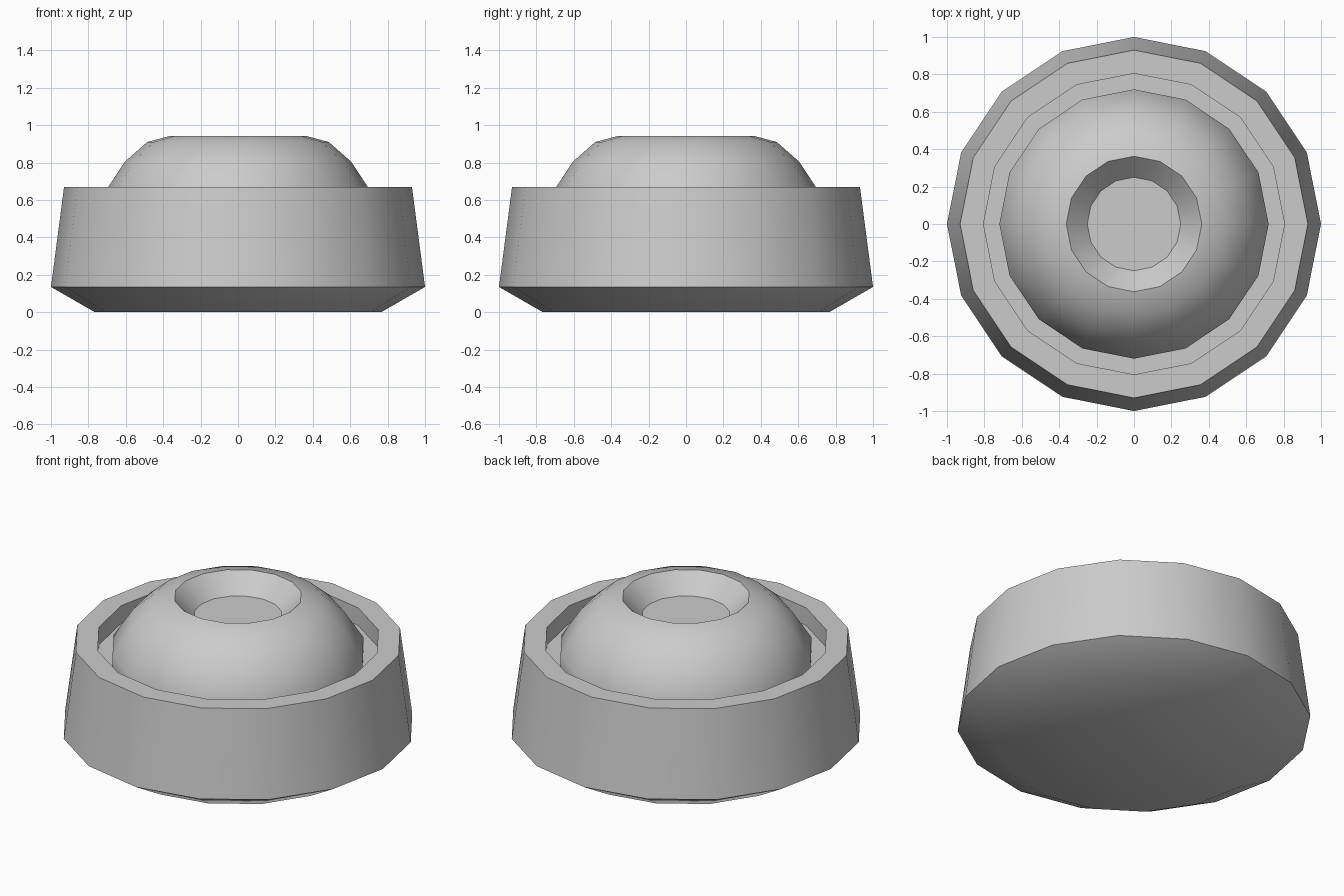
import bpy, bmesh, math

if "Cube" in bpy.data.objects:
    bpy.data.objects.remove(bpy.data.objects["Cube"])

SIDES = 16

def lathe(name, profile):
    """Revolve (radius, z) points around z and cap both ends."""
    bm = bmesh.new()
    rings = []
    for r, z in profile:
        rings.append([bm.verts.new((r * math.cos(2 * math.pi * i / SIDES),
                                    r * math.sin(2 * math.pi * i / SIDES), z))
                      for i in range(SIDES)])
    for a, b in zip(rings, rings[1:]):
        for i in range(SIDES):
            j = (i + 1) % SIDES
            bm.faces.new((a[i], a[j], b[j], b[i]))
    bm.faces.new(rings[0][::-1])
    bm.faces.new(rings[-1])
    bmesh.ops.recalc_face_normals(bm, faces=bm.faces)
    mesh = bpy.data.meshes.new(name)
    bm.to_mesh(mesh)
    bm.free()
    obj = bpy.data.objects.new(name, mesh)
    bpy.context.collection.objects.link(obj)
    bpy.ops.object.select_all(action='DESELECT')
    obj.select_set(True)
    bpy.context.view_layer.objects.active = obj
    bpy.ops.object.shade_smooth_by_angle(angle=math.radians(35))
    return obj

# One continuous body: chamfered base, tapered wall, rim, groove, dome, dished top
lathe("domed_button", [
    (0.765, 0.0), (1.0, 0.135),      # base chamfer
    (0.93, 0.67), (0.805, 0.67),     # outer wall and flat rim
    (0.805, 0.56), (0.72, 0.56),     # groove around the dome
    (0.72, 0.63), (0.605, 0.805),    # dome
    (0.485, 0.91), (0.362, 0.943),
    (0.25, 0.83),                    # dished centre
])
